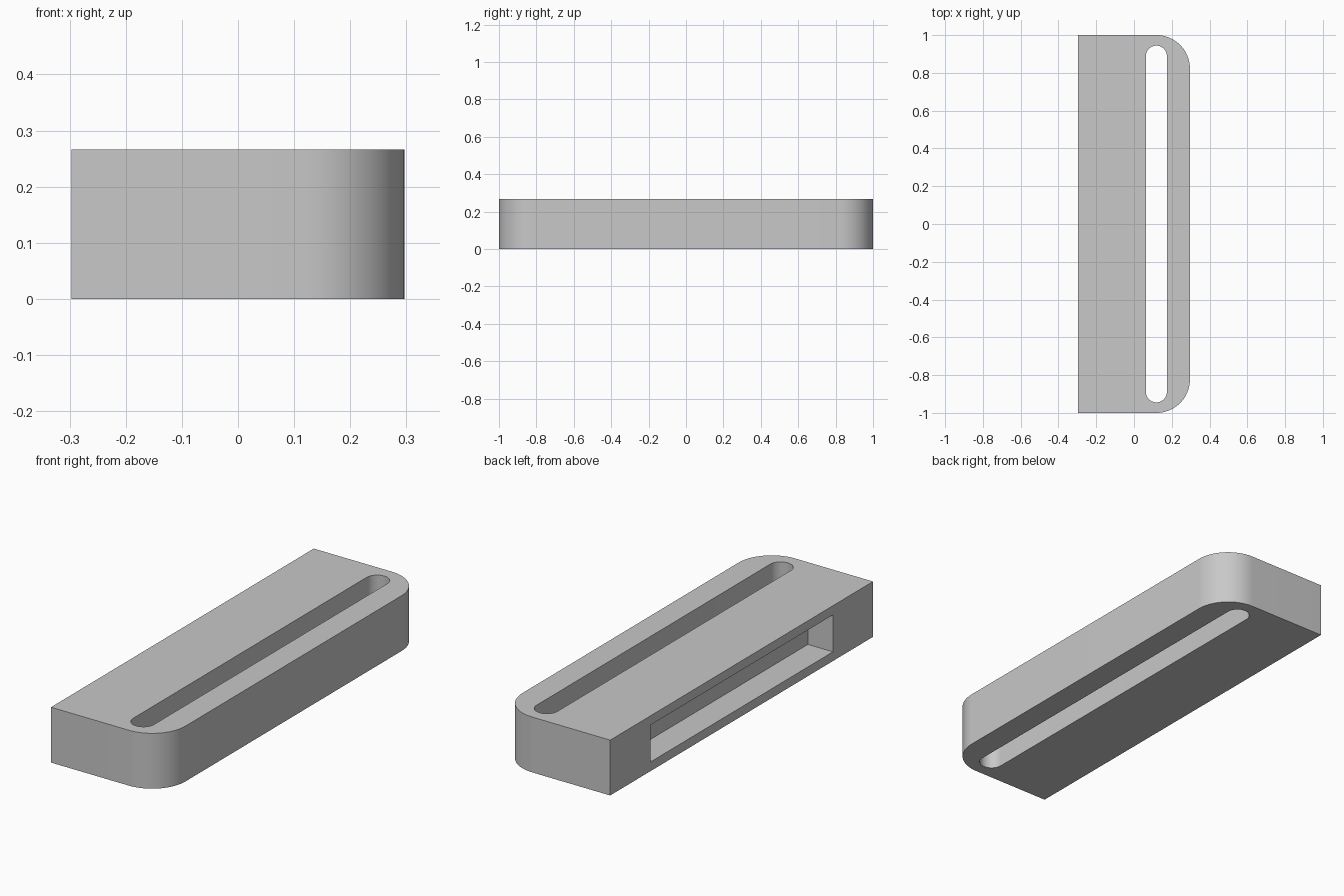
import bpy
import bmesh
from math import cos, sin, pi, radians

if "Cube" in bpy.data.objects:
    bpy.data.objects.remove(bpy.data.objects["Cube"], do_unlink=True)

UNIT = 2 / 45
HEIGHT = 6 * UNIT
HALF_W = 0.2963
CORNER = 4 * UNIT
SLOT_X = HALF_W - CORNER
SLOT_R = 1.25 * UNIT

grey = bpy.data.materials.new("plain grey")
grey.use_nodes = True
colour = (0.58, 0.58, 0.58, 1)
grey.diffuse_color = colour
grey.node_tree.nodes["Principled BSDF"].inputs["Base Color"].default_value = colour


def arc(x, y, r, start, end, steps):
    angles = [start + (end - start) * i / steps for i in range(steps + 1)]
    return [(x + r * cos(a), y + r * sin(a)) for a in angles]


def prism(name, outline, z0, z1):
    """Extrude a closed plan outline between two heights."""
    bm = bmesh.new()
    base = bm.faces.new([bm.verts.new((x, y, z0)) for x, y in outline])
    top = bmesh.ops.extrude_face_region(bm, geom=[base])["geom"]
    verts = [v for v in top if isinstance(v, bmesh.types.BMVert)]
    bmesh.ops.translate(bm, verts=verts, vec=(0, 0, z1 - z0))
    bmesh.ops.recalc_face_normals(bm, faces=bm.faces)
    mesh = bpy.data.meshes.new(name)
    bm.to_mesh(mesh)
    bm.free()
    mesh.materials.append(grey)
    obj = bpy.data.objects.new(name, mesh)
    bpy.context.collection.objects.link(obj)
    return obj


# Block with two rounded corners on one long side
corner_y = 1 - CORNER
body = prism("slotted_block",
             [(-HALF_W, 1), (-HALF_W, -1)]
             + arc(SLOT_X, -corner_y, CORNER, -pi / 2, 0, 20)
             + arc(SLOT_X, corner_y, CORNER, 0, pi / 2, 20), 0, HEIGHT)

# Long round-ended slot, cut right through
slot_y = 20 * UNIT
slot = prism("slot_cutter",
             arc(SLOT_X, -slot_y, SLOT_R, -pi, 0, 24)
             + arc(SLOT_X, slot_y, SLOT_R, 0, pi, 24), -0.1, HEIGHT + 0.1)

# Rectangular pocket in the flat long side
x0, x1, py = -HALF_W - 0.1, -HALF_W + 3 * UNIT, 0.695
pocket = prism("pocket_cutter", [(x0, -py), (x1, -py), (x1, py), (x0, py)],
               UNIT, HEIGHT - UNIT)

bpy.ops.object.select_all(action='DESELECT')
body.select_set(True)
bpy.context.view_layer.objects.active = body
for cutter in (slot, pocket):
    cutter.hide_render = True
    mod = body.modifiers.new(cutter.name, 'BOOLEAN')
    mod.operation = 'DIFFERENCE'
    mod.solver = 'EXACT'
    mod.object = cutter
    bpy.ops.object.modifier_apply(modifier=mod.name)
    bpy.data.objects.remove(cutter, do_unlink=True)

bpy.ops.object.shade_smooth_by_angle(angle=radians(30))
